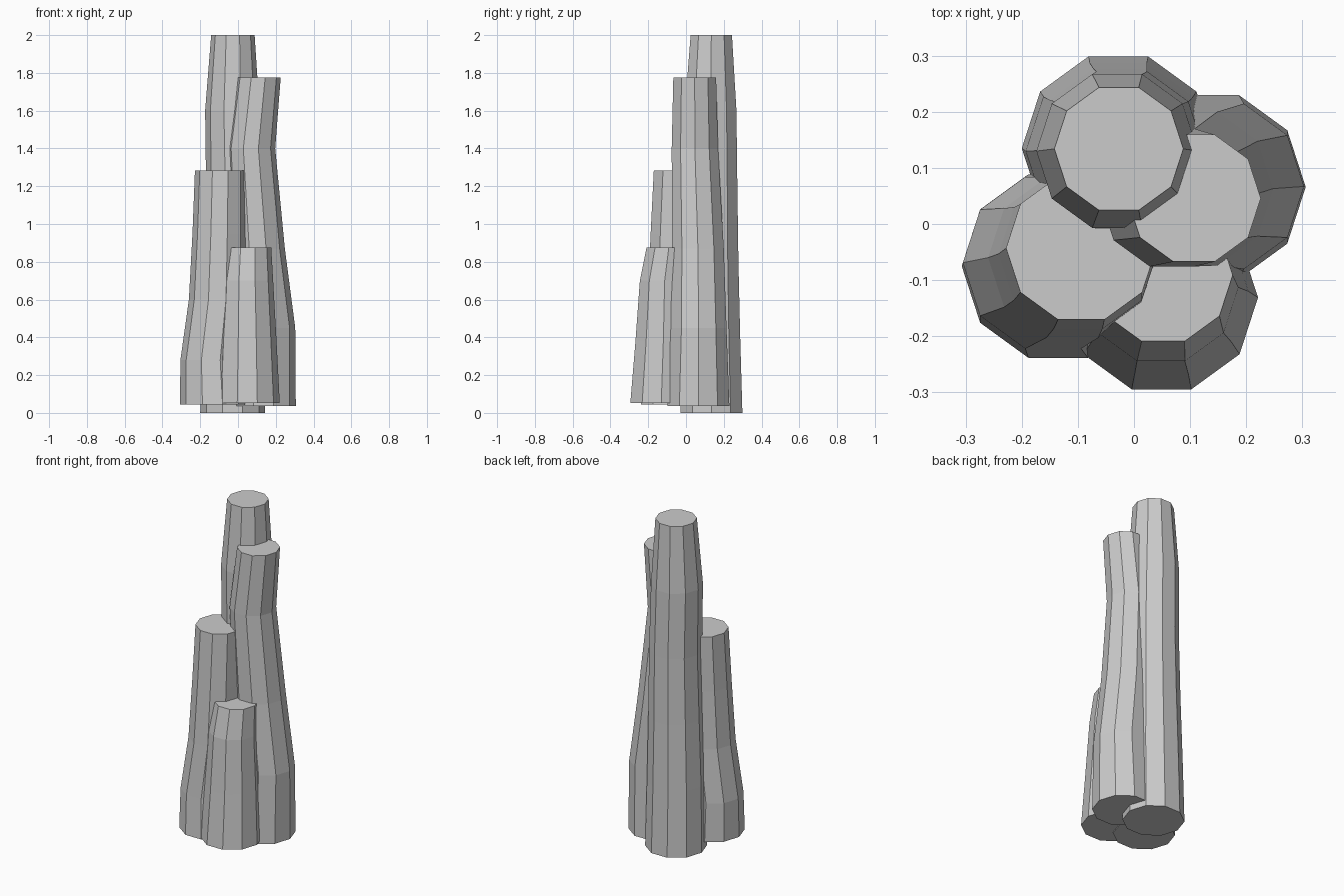
import bpy, bmesh
from math import cos, sin, tau

if "Cube" in bpy.data.objects:
    bpy.data.objects.remove(bpy.data.objects["Cube"])

SIDES = 10

def column(name, rings):
    """Capped ten-sided column lofted through rings of (x, y, z, radius)."""
    bm = bmesh.new()
    loops = [[bm.verts.new((x + r * cos(tau * i / SIDES), y + r * sin(tau * i / SIDES), z))
              for i in range(SIDES)] for x, y, z, r in rings]
    for a, b in zip(loops, loops[1:]):
        for i in range(SIDES):
            j = (i + 1) % SIDES
            bm.faces.new((a[i], a[j], b[j], b[i]))
    bm.faces.new(loops[0][::-1])
    bm.faces.new(loops[-1])
    mesh = bpy.data.meshes.new(name)
    bm.to_mesh(mesh)
    bm.free()
    bpy.context.collection.objects.link(bpy.data.objects.new(name, mesh))

# Tallest column at the back
column("back_column", [
    (-.028, .135, 0, .172), (-.028, .130, .4, .165), (-.025, .130, .8, .155),
    (-.022, .132, 1.2, .147), (-.030, .130, 1.6, .144), (-.027, .134, 2, .115)])

# Second column on the right
column("right_column", [
    (.134, .066, .036, .172), (.148, .067, .45, .155), (.104, .063, .87, .144),
    (.068, .047, 1.40, .129), (.107, .046, 1.775, .119)])

# Third column on the left
column("left_column", [
    (-.135, -.075, .045, .172), (-.144, -.069, .28, .161), (-.110, -.060, .6, .150),
    (-.100, -.053, .95, .141), (-.094, -.043, 1.283, .134)])

# Shortest column at the front
column("front_column", [
    (.049, -.131, .053, .172), (.049, -.120, .38, .155),
    (.048, -.113, .70, .138), (.052, -.091, .875, .124)])
